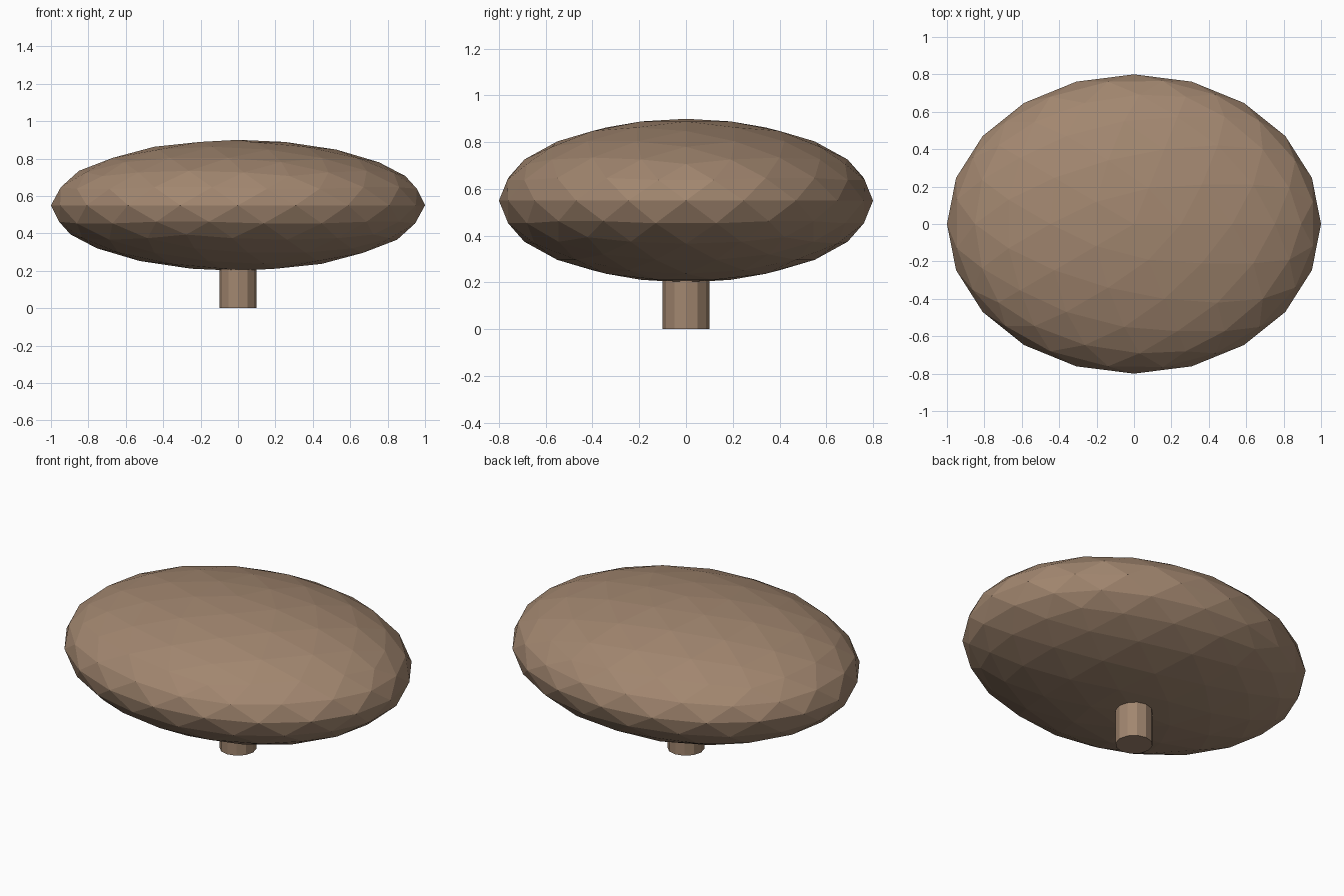
import bpy

if "Cube" in bpy.data.objects:
    bpy.data.objects.remove(bpy.data.objects["Cube"])

mat = bpy.data.materials.new("brown")
mat.diffuse_color = (0.36, 0.24, 0.16, 1)
mat.use_nodes = True
mat.node_tree.nodes["Principled BSDF"].inputs["Base Color"].default_value = mat.diffuse_color

# Faceted flattened body
bpy.ops.mesh.primitive_ico_sphere_add(subdivisions=3, radius=1, location=(0, 0, 0.55))
body = bpy.context.object
body.name = "body"
body.scale = (1, 0.8, 0.35)
body.data.materials.append(mat)

# Short stem, its top sunk into the body
bpy.ops.mesh.primitive_cylinder_add(vertices=12, radius=0.1, depth=0.3, location=(0, 0, 0.15))
stem = bpy.context.object
stem.name = "stem"
stem.data.materials.append(mat)
